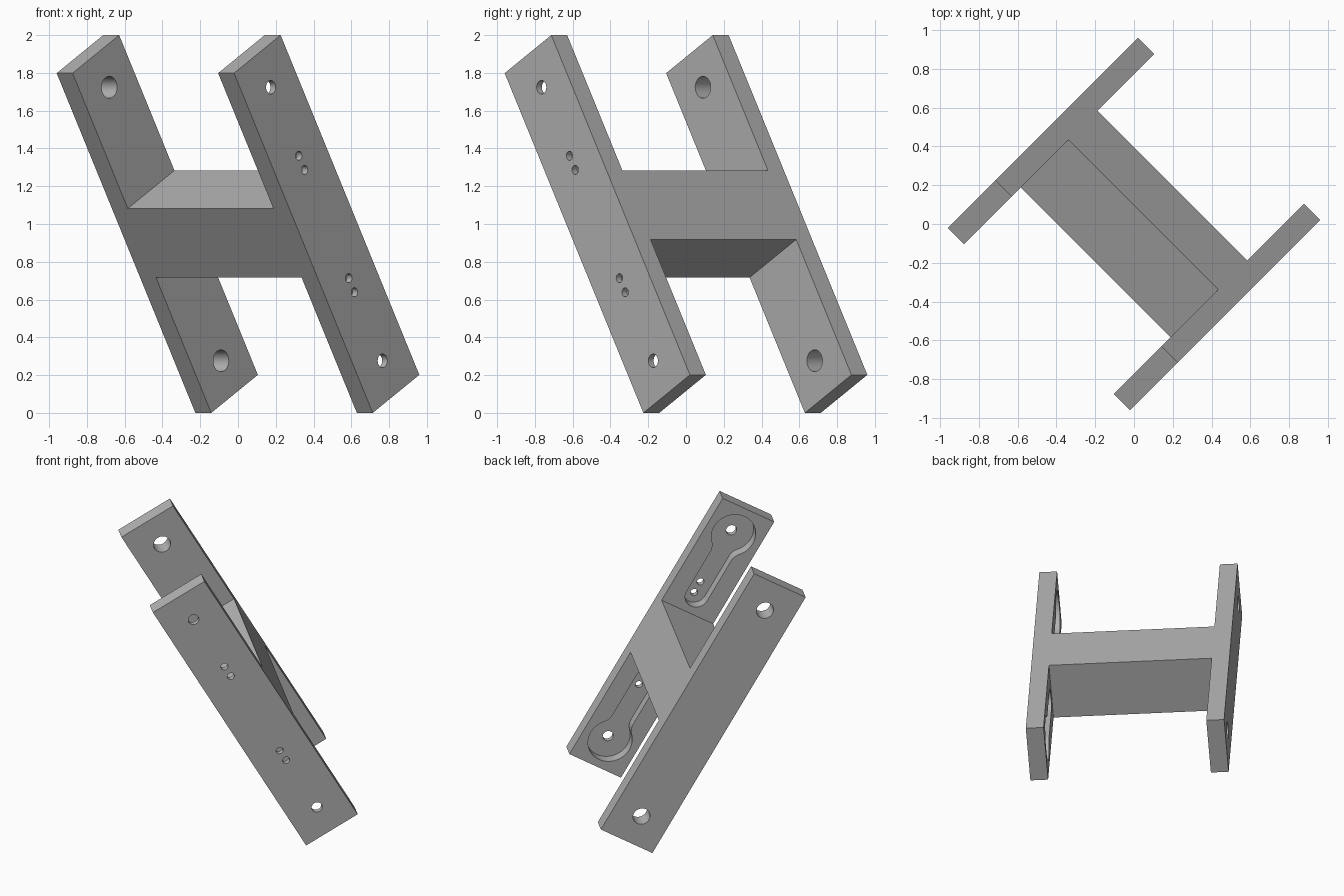
import bpy
import bmesh
from math import sin, cos, pi, asin, sqrt
from mathutils import Matrix, Vector

if "Cube" in bpy.data.objects:
    bpy.data.objects.remove(bpy.data.objects["Cube"], do_unlink=True)

# Main sizes: local x = width, y = length, z = plate normal
WIDTH, LENGTH = 0.403, 2.077
OUTER, INNER = 0.664, 0.545
WEB = 0.211                      # half height of the cross block
HORN = 0.836                     # distance of the pivot holes from the middle
POCKET_FLOOR = 0.625

# Tilt of the whole bracket
across = Vector((cos(pi / 6) / sqrt(2), cos(pi / 6) / sqrt(2), 0.5))
along = Vector((-0.5 / sqrt(2), -0.5 / sqrt(2), cos(pi / 6)))
normal = across.cross(along)
TILT = Matrix((across, along, normal)).transposed().to_4x4()
TILT.translation = (0, 0, 1)

grey = bpy.data.materials.new("plain grey")
grey.use_nodes = True
colour = (0.45, 0.45, 0.45, 1)
grey.diffuse_color = colour
grey.node_tree.nodes["Principled BSDF"].inputs["Base Color"].default_value = colour


def prism(name, points, offset):
    """Extrude a closed outline of local points by an offset."""
    bm = bmesh.new()
    face = bm.faces.new([bm.verts.new(p) for p in points])
    result = bmesh.ops.extrude_face_region(bm, geom=[face])
    moved = [v for v in result["geom"] if isinstance(v, bmesh.types.BMVert)]
    bmesh.ops.translate(bm, verts=moved, vec=offset)
    bmesh.ops.recalc_face_normals(bm, faces=bm.faces)
    bm.transform(TILT)
    mesh = bpy.data.meshes.new(name)
    bm.to_mesh(mesh)
    bm.free()
    mesh.materials.append(grey)
    obj = bpy.data.objects.new(name, mesh)
    bpy.context.collection.objects.link(obj)
    return obj


def cut(target, cutter):
    cutter.hide_render = True
    mod = target.modifiers.new("cut", 'BOOLEAN')
    mod.operation = 'DIFFERENCE'
    mod.solver = 'EXACT'
    mod.object = cutter
    bpy.context.view_layer.objects.active = target
    bpy.ops.object.modifier_apply(modifier=mod.name)
    bpy.data.objects.remove(cutter, do_unlink=True)


def drill(target, y, radius, z0, z1, sides=40):
    ring = [(radius * cos(2 * pi * i / sides), y + radius * sin(2 * pi * i / sides), z0)
            for i in range(sides)]
    cut(target, prism("drill", ring, (0, 0, z1 - z0)))


def arc(cx, cy, r, start, end, n):
    steps = [start + (end - start) * i / n for i in range(n + 1)]
    return [(cx + r * sin(t), cy - r * cos(t)) for t in steps]


def horn_outline(big=0.15, half=0.08, fillet=0.1, reach=0.496):
    """Round head, filleted neck and round tip, starting at the head."""
    lean = asin((half + fillet) / (big + fillet))
    drop = (big + fillet) * cos(lean)
    side = arc(0, 0, big, 0, pi - lean, 24)
    side += arc(half + fillet, drop, fillet, -lean, -pi / 2, 10)[1:]
    side += arc(0, reach, half, pi / 2, pi, 12)
    return side + [(-x, y) for x, y in reversed(side[1:-1])]


# H-shaped body: two side plates joined by the cross block
quarter = [(WEB, 0), (WEB, INNER), (LENGTH / 2, INNER), (LENGTH / 2, OUTER)]
half_h = quarter[1:] + [(-y, z) for y, z in reversed(quarter[1:])]
profile = half_h + [(-y, -z) for y, z in half_h]
body = prism("bracket_body", [(-WIDTH / 2, y, z) for y, z in profile], (WIDTH, 0, 0))

for s in (1, -1):
    # Bearing hole in the plain plate
    drill(body, s * HORN, 0.058, -0.75, -0.5)
    # Horn pocket on the inner face of the other plate
    outline = [(x, s * (HORN - t), 0.5) for x, t in horn_outline()]
    cut(body, prism("pocket", outline, (0, 0, POCKET_FLOOR - 0.5)))
    # Pivot hole and two screw holes through the pocket floor
    drill(body, s * HORN, 0.036, 0.58, 0.75)
    for y in (0.417, 0.331):
        drill(body, s * y, 0.024, 0.58, 0.75, 24)

bpy.ops.object.select_all(action='DESELECT')
body.select_set(True)
bpy.context.view_layer.objects.active = body
bpy.ops.object.shade_smooth_by_angle(angle=pi / 6)
